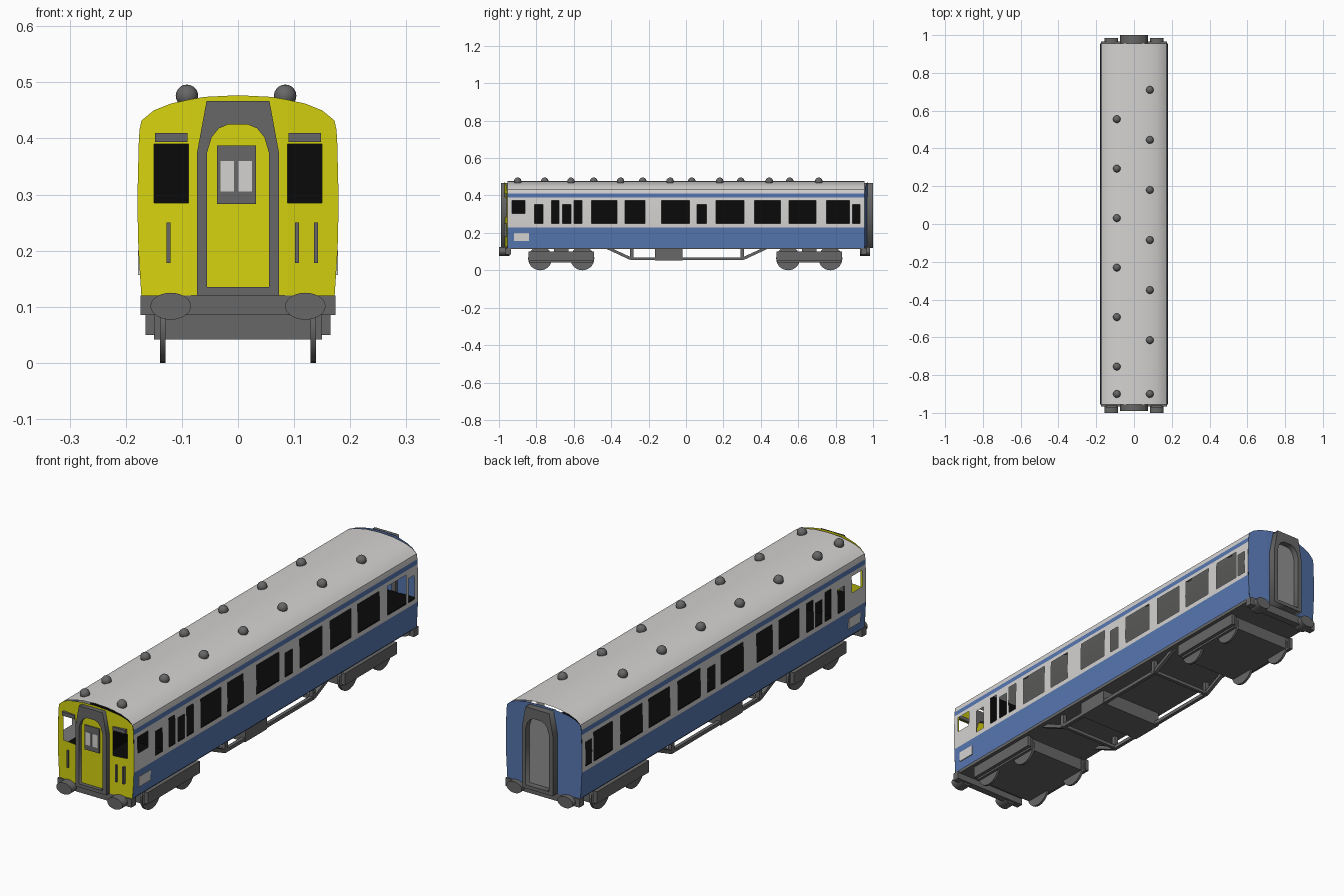
import bpy, bmesh, math
from mathutils import Vector, Matrix

if "Cube" in bpy.data.objects:
    bpy.data.objects.remove(bpy.data.objects["Cube"])


def material(name, r, g, b):
    m = bpy.data.materials.new(name)
    m.diffuse_color = (r, g, b, 1)
    m.use_nodes = True
    m.node_tree.nodes["Principled BSDF"].inputs["Base Color"].default_value = m.diffuse_color
    return m


WHITE = material("pale grey paint", 0.66, 0.65, 0.64)
BLUE = material("blue paint", 0.095, 0.185, 0.44)
YELLOW = material("yellow paint", 0.67, 0.65, 0.005)
GREY = material("dark grey metal", 0.135, 0.135, 0.135)
DOOR = material("mid grey door", 0.28, 0.28, 0.28)
BLACK = material("black interior", 0.003, 0.003, 0.003)


def finish(name, bm, mats, smooth=False, recalc=True):
    bmesh.ops.remove_doubles(bm, verts=bm.verts, dist=0.0002)
    if recalc:
        bmesh.ops.recalc_face_normals(bm, faces=bm.faces)
    me = bpy.data.meshes.new(name)
    bm.to_mesh(me)
    bm.free()
    for m in mats:
        me.materials.append(m)
    ob = bpy.data.objects.new(name, me)
    bpy.context.collection.objects.link(ob)
    if smooth:
        bpy.ops.object.select_all(action='DESELECT')
        ob.select_set(True)
        bpy.context.view_layer.objects.active = ob
        bpy.ops.object.shade_smooth_by_angle(angle=math.radians(35))
    return ob


def quad(bm, pts, mat=0):
    f = bm.faces.new([bm.verts.new(p) for p in pts])
    f.material_index = mat


def box(name, x0, x1, y0, y1, z0, z1, mat):
    bm = bmesh.new()
    bmesh.ops.create_cube(bm, size=1)
    for v in bm.verts:
        v.co = Vector(((x0 + x1) / 2 + v.co.x * (x1 - x0),
                       (y0 + y1) / 2 + v.co.y * (y1 - y0),
                       (z0 + z1) / 2 + v.co.z * (z1 - z0)))
    return finish(name, bm, [mat])


def cylinder(name, centre, rx, rz, depth, axis, mat, seg=28):
    bm = bmesh.new()
    bmesh.ops.create_cone(bm, cap_ends=True, segments=seg, radius1=1, radius2=1, depth=depth)
    bmesh.ops.scale(bm, verts=bm.verts, vec=(rx, rz, 1))
    rot = Matrix.Rotation(math.pi / 2, 3, 'X')
    if axis == 'X':
        rot = Matrix.Rotation(math.pi / 2, 3, 'Z') @ rot
    bmesh.ops.rotate(bm, verts=bm.verts, matrix=rot)
    bmesh.ops.translate(bm, verts=bm.verts, vec=centre)
    return finish(name, bm, [mat], True)


def beam(name, a, b, t, mat):
    # square bar between two points
    a, b = Vector(a), Vector(b)
    d = b - a
    bm = bmesh.new()
    bmesh.ops.create_cube(bm, size=1)
    bmesh.ops.scale(bm, verts=bm.verts, vec=(t, t, d.length))
    bmesh.ops.rotate(bm, verts=bm.verts, matrix=d.to_track_quat('Z', 'X').to_matrix())
    bmesh.ops.translate(bm, verts=bm.verts, vec=(a + b) / 2)
    return finish(name, bm, [mat])


# Body cross-section
END = 0.955
ROOF = [(0.177, 0.415), (0.172, 0.432), (0.15, 0.45), (0.12, 0.462),
        (0.088, 0.469), (0.06, 0.474), (0.0, 0.477)]
ROWS = [0.12, 0.23, 0.25, 0.304, 0.352, 0.373, 0.39, 0.41, 0.415]


def side_x(z):
    return 0.1795 - 0.25 * (z - 0.29) ** 2


# Side windows: y start, y end, bottom, top
LO, MID, HI = 0.25, 0.352, 0.373
WINDOWS = [(-0.93, -0.86, 0.304, HI), (-0.81, -0.765, LO, MID), (-0.72, -0.68, LO, HI),
           (-0.66, -0.615, LO, MID), (-0.6, -0.555, LO, HI), (-0.505, -0.37, LO, HI),
           (-0.325, -0.22, LO, HI), (-0.13, 0.02, LO, HI), (0.06, 0.11, LO, MID),
           (0.16, 0.31, LO, HI), (0.365, 0.505, LO, HI), (0.55, 0.695, LO, HI),
           (0.75, 0.875, LO, HI), (0.89, 0.93, LO, MID)]
YS = sorted({-END, END} | {w[0] for w in WINDOWS} | {w[1] for w in WINDOWS})

# Side walls with window openings, and the roof
bm = bmesh.new()
for s in (-1, 1):
    for y0, y1 in zip(YS, YS[1:]):
        for z0, z1 in zip(ROWS, ROWS[1:]):
            yc, zc = (y0 + y1) / 2, (z0 + z1) / 2
            if any(a < yc < b and c < zc < d for a, b, c, d in WINDOWS):
                continue
            blue = zc < 0.23 or 0.39 < zc < 0.41
            xa, xb = s * side_x(z0), s * side_x(z1)
            quad(bm, [(xa, y0, z0), (xa, y1, z0), (xb, y1, z1), (xb, y0, z1)], int(blue))
        for (xa, za), (xb, zb) in zip(ROOF, ROOF[1:]):
            if za == 0.415:
                xa = side_x(za)
            quad(bm, [(s * xa, y0, za), (s * xa, y1, za), (s * xb, y1, zb), (s * xb, y0, zb)])
finish("body_shell", bm, [WHITE, BLUE], True)


# Slightly bowed ends
def end_wall(name, sign, mat, holes):
    bm = bmesh.new()
    rows = [0.12, 0.2, 0.285, 0.39, None]

    def point(s, i, z):
        x, top = ROOF[i]
        zz = top if z is None else z
        if i == 0:
            x = side_x(zz)
        return (s * x, sign * (END + 0.015 * min(1, (0.178 - x) / 0.11)), zz)
    for s in (-1, 1):
        for i in range(len(ROOF) - 1):
            for z0, z1 in zip(rows, rows[1:]):
                if holes and 2 <= i < 4 and z0 == 0.285:
                    continue
                quad(bm, [point(s, i, z0), point(s, i + 1, z0), point(s, i + 1, z1), point(s, i, z1)])
    finish(name, bm, [mat])


end_wall("front_end", -1, YELLOW, True)
end_wall("rear_end", 1, BLUE, False)

# Gangway frames with arched doorway, and doors
OUTER = [(0.073, 0.12), (0.073, 0.375), (0.056, 0.467)]
INNER = [(0.055, 0.135), (0.055, 0.375), (0.047, 0.402), (0.034, 0.418), (0.017, 0.425)]


def loop(half):
    return half + [(-x, z) for x, z in reversed(half)]


def gangway(name, ya, yb):
    cu = bpy.data.curves.new(name, 'CURVE')
    cu.dimensions = '2D'
    cu.fill_mode = 'BOTH'
    cu.extrude = abs(yb - ya) / 2
    for half in (OUTER, INNER):
        pts = loop(half)
        sp = cu.splines.new('POLY')
        sp.points.add(len(pts) - 1)
        for p, (x, z) in zip(sp.points, pts):
            p.co = (x, z, 0, 1)
        sp.use_cyclic_u = True
    cu.materials.append(GREY)
    ob = bpy.data.objects.new(name, cu)
    ob.rotation_euler = (math.pi / 2, 0, 0)
    ob.location = (0, (ya + yb) / 2, 0)
    bpy.context.collection.objects.link(ob)


gangway("front_gangway", -0.99, -0.955)
gangway("rear_gangway", 1.0, 0.955)
for name, y, mat in (("front_door", -0.974, YELLOW), ("rear_door", 0.974, DOOR)):
    bm = bmesh.new()
    quad(bm, [(x, y, z) for x, z in loop(INNER)])
    finish(name, bm, [mat])
box("front_door_window_frame", -0.037, 0.032, -0.979, -0.973, 0.283, 0.387, GREY)
for x0, x1 in ((-0.031, -0.007), (0.001, 0.025)):
    box("front_door_pane", x0, x1, -0.981, -0.978, 0.305, 0.36, WHITE)

# Front details: strips over the windows and handrails
for s in (-1, 1):
    box("window_header", *sorted((s * 0.09, s * 0.148)), -0.972, -0.958, 0.394, 0.41, GREY)
for x in (-0.124, 0.105, 0.139):
    box("handrail", x - 0.0035, x + 0.0035, -0.972, -0.958, 0.178, 0.25, GREY)

# Pale panels low on the cab sides
for s in (-1, 1):
    box("side_panel", *sorted((s * 0.174, s * 0.1785)), -0.92, -0.84, 0.157, 0.2, WHITE)

# Interior: floor at sill level, seat ridge and cab bulkhead
box("interior_floor", -0.172, 0.172, -0.95, 0.95, 0.235, 0.247, BLACK)
box("seat_ridge", -0.012, 0.012, -0.94, 0.94, 0.24, 0.382, BLACK)
box("cab_bulkhead", -0.172, 0.172, -0.745, -0.735, 0.24, 0.40, BLACK)

# Underframe
box("underframe", -0.166, 0.166, -0.95, 0.95, 0.113, 0.126, GREY)
for s in (-1, 1):
    box("buffer_beam", -0.174, 0.174, *sorted((s * 0.935, s * 0.965)), 0.085, 0.12, GREY)
    for sx in (-1, 1):
        yc = -0.972 if s < 0 else 0.957
        cylinder("buffer", (sx * 0.12, yc, 0.101), 0.036, 0.024, 0.055, 'Y', GREY)

# Bogies with wheels
for yc in (-0.667, 0.659):
    box("bogie_frame", -0.15, 0.15, yc - 0.17, yc + 0.17, 0.042, 0.095, GREY)
    box("bogie_bolster", -0.12, 0.12, yc - 0.04, yc + 0.04, 0.09, 0.118, GREY)
    for sx in (-1, 1):
        box("bogie_side", *sorted((sx * 0.148, sx * 0.165)), yc - 0.175, yc + 0.175, 0.05, 0.1, GREY)
        for dy in (-0.113, 0.113):
            cylinder("wheel", (sx * 0.134, yc + dy, 0.064), 0.064, 0.064, 0.01, 'X', GREY)

# Truss rods, posts, cross bars and equipment box
TRUSS = [(-0.42, 0.12), (-0.295, 0.062), (0.305, 0.062), (0.43, 0.12)]
for sx in (-1, 1):
    x = sx * 0.14
    for (ya, za), (yb, zb) in zip(TRUSS, TRUSS[1:]):
        beam("truss_rod", (x, ya, za), (x, yb, zb), 0.015, GREY)
    for y in (-0.29, 0.3):
        beam("truss_post", (x, y, 0.06), (x, y, 0.12), 0.018, GREY)
for y in (-0.29, 0.3):
    beam("truss_cross_bar", (-0.14, y, 0.064), (0.14, y, 0.064), 0.014, GREY)
box("equipment_box", -0.15, 0.15, -0.165, -0.02, 0.052, 0.12, GREY)

# Roof vents in two staggered rows
vents = [(-0.091, 0.555 - 0.262 * i) for i in range(6)] + [(0.084, 0.71 - 0.265 * i) for i in range(6)]
for x, y in vents + [(-0.091, -0.9), (0.084, -0.9)]:
    bm = bmesh.new()
    bmesh.ops.create_uvsphere(bm, u_segments=16, v_segments=10, radius=0.02)
    bmesh.ops.translate(bm, verts=bm.verts, vec=(x, y, 0.476))
    finish("roof_vent", bm, [GREY], True)
